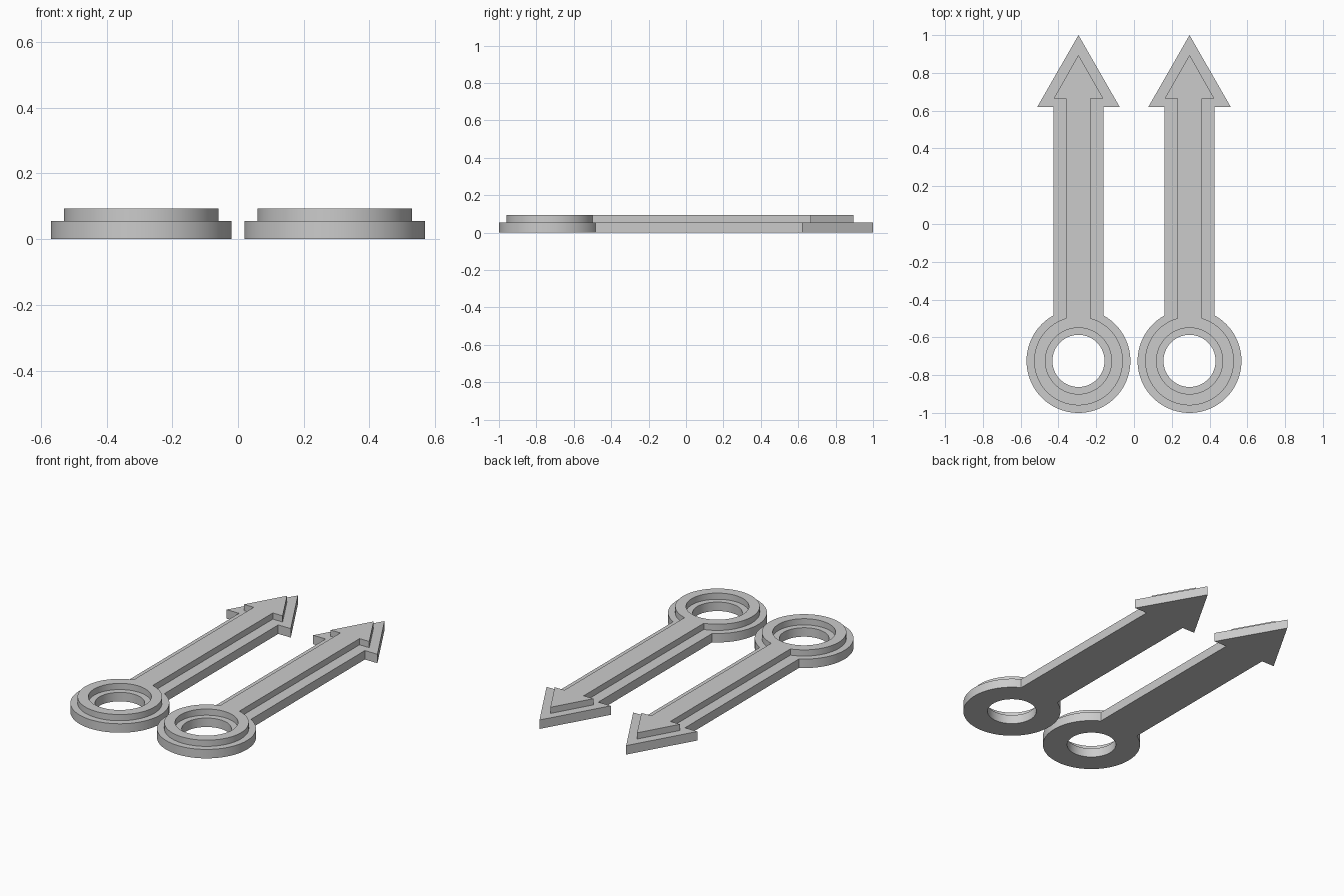
import bpy, bmesh, math

if "Cube" in bpy.data.objects:
    bpy.data.objects.remove(bpy.data.objects["Cube"])

RING_Y = -0.725   # centre of the ring end
SEGMENTS = 96

grey = bpy.data.materials.new("plain grey")
grey.diffuse_color = (0.6, 0.6, 0.6, 1)
grey.use_nodes = True
grey.node_tree.nodes["Principled BSDF"].inputs["Base Color"].default_value = grey.diffuse_color


def arrow_outline(radius, half_shaft, head_y, half_head, tip_y):
    """Ring arc running round below the shaft, then the shaft and arrow head."""
    gap = math.asin(half_shaft / radius)
    start, sweep = math.pi / 2 + gap, 2 * (math.pi - gap)
    pts = []
    for i in range(SEGMENTS + 1):
        a = start + sweep * i / SEGMENTS
        pts.append((radius * math.cos(a), RING_Y + radius * math.sin(a)))
    return pts + [(half_shaft, head_y), (half_head, head_y), (0, tip_y),
                  (-half_head, head_y), (-half_shaft, head_y)]


def circle(radius):
    angles = [2 * math.pi * i / SEGMENTS for i in range(SEGMENTS)]
    return [(radius * math.cos(a), RING_Y + radius * math.sin(a)) for a in angles]


def plate(name, x, z0, z1, outline, hole):
    """Flat plate with a round hole, extruded from z0 to z1."""
    bm = bmesh.new()
    edges = []
    for loop in (outline, hole):
        vs = [bm.verts.new((px, py, z0)) for px, py in loop]
        edges += [bm.edges.new((v, vs[(i + 1) % len(vs)])) for i, v in enumerate(vs)]
    bmesh.ops.triangle_fill(bm, use_beauty=True, edges=edges, normal=(0, 0, 1))
    res = bmesh.ops.extrude_face_region(bm, geom=bm.faces[:], use_keep_orig=True)
    top = [g for g in res["geom"] if isinstance(g, bmesh.types.BMVert)]
    bmesh.ops.translate(bm, vec=(0, 0, z1 - z0), verts=top)
    bmesh.ops.recalc_face_normals(bm, faces=bm.faces[:])
    mesh = bpy.data.meshes.new(name)
    bm.to_mesh(mesh)
    bm.free()
    mesh.materials.append(grey)
    obj = bpy.data.objects.new(name, mesh)
    obj.location.x = x
    bpy.context.collection.objects.link(obj)
    bpy.ops.object.select_all(action='DESELECT')
    obj.select_set(True)
    bpy.context.view_layer.objects.active = obj
    bpy.ops.object.shade_smooth_by_angle(angle=math.radians(30))


# Two identical clock hands side by side, each a base with a raised layer
for side, x in (("left", -0.294), ("right", 0.294)):
    plate(side + "_hand_base", x, 0, 0.055,
          arrow_outline(0.275, 0.133, 0.62, 0.218, 1.0), circle(0.138))
    plate(side + "_hand_raised_layer", x, 0.055, 0.093,
          arrow_outline(0.235, 0.065, 0.665, 0.131, 0.895), circle(0.175))
